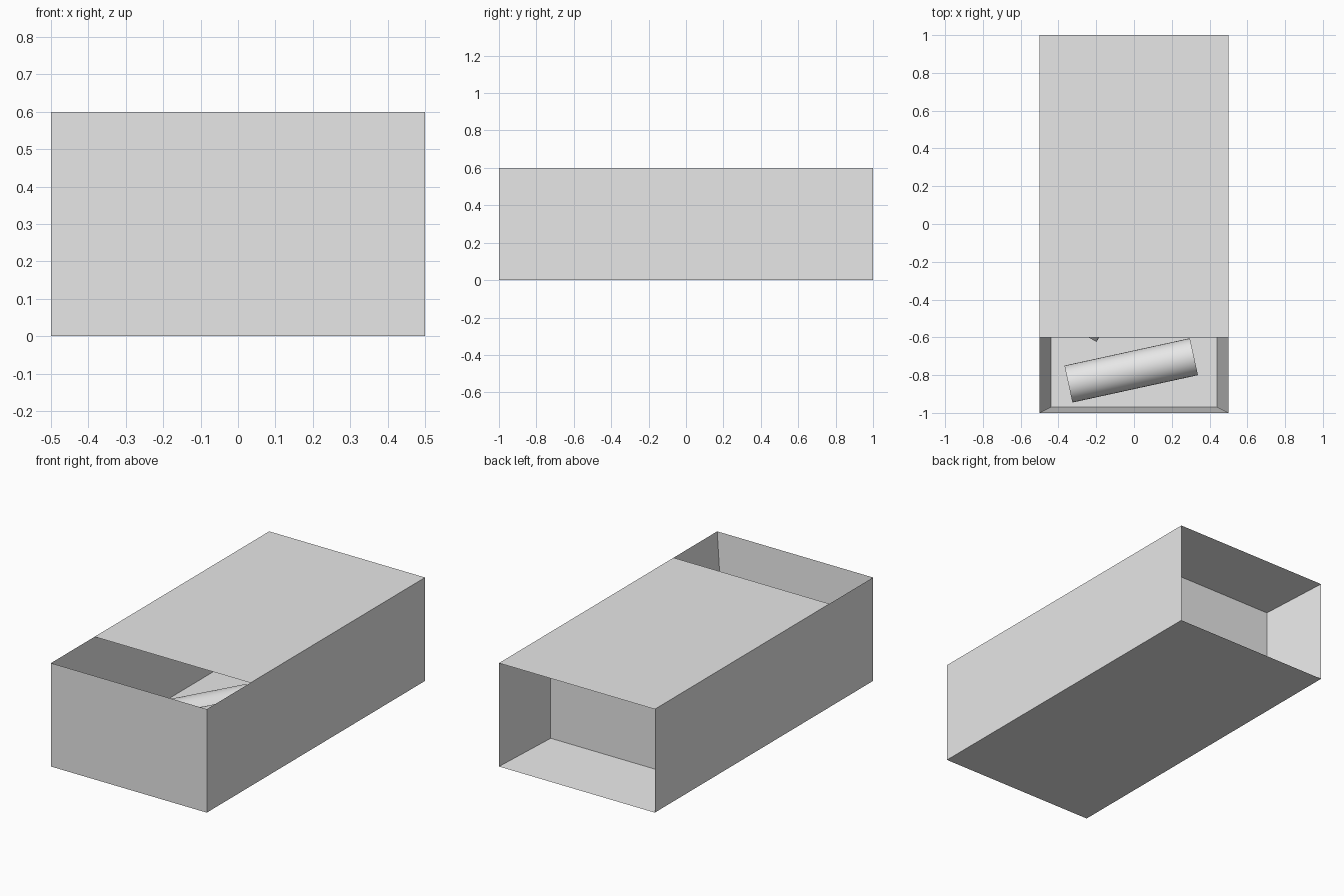
import bpy
import bmesh
import math
from mathutils import Matrix, Vector

cube = bpy.data.objects.get("Cube")
if cube:
    bpy.data.objects.remove(cube, do_unlink=True)

grey = bpy.data.materials.new("plain_grey")
grey.use_nodes = True
colour = (0.8, 0.8, 0.8, 1)
grey.diffuse_color = colour
grey.node_tree.nodes["Principled BSDF"].inputs["Base Color"].default_value = colour

HEIGHT = 0.6
SLEEVE_FRONT = -0.6
DRAWER_BACK = 0.6
FLOOR = 0.03


def finish(name, bm):
    bmesh.ops.recalc_face_normals(bm, faces=bm.faces)
    mesh = bpy.data.meshes.new(name)
    bm.to_mesh(mesh)
    bm.free()
    mesh.materials.append(grey)
    obj = bpy.data.objects.new(name, mesh)
    bpy.context.collection.objects.link(obj)
    return obj


def loft(name, rings, closed=False):
    """Skin a list of four-point rings; cap the ends unless closed."""
    bm = bmesh.new()
    loops = [[bm.verts.new(p) for p in ring] for ring in rings]
    pairs = list(zip(loops, loops[1:]))
    if closed:
        pairs.append((loops[-1], loops[0]))
    else:
        bm.faces.new(loops[0])
        bm.faces.new(loops[-1])
    for a, b in pairs:
        for i in range(4):
            j = (i + 1) % 4
            bm.faces.new((a[i], a[j], b[j], b[i]))
    return finish(name, bm)


def upright_ring(y, inset_x=0, inset_z=0):
    x = 0.5 - inset_x
    low, high = inset_z, HEIGHT - inset_z
    return [(-x, y, low), (x, y, low), (x, y, high), (-x, y, high)]


def flat_ring(z, inset_x=0, inset_y=0):
    x = 0.5 - inset_x
    front, back = -1 + inset_y, DRAWER_BACK - inset_y
    return [(-x, front, z), (x, front, z), (x, back, z), (-x, back, z)]


# Sleeve: open tube whose inside narrows to grip the drawer
loft("sleeve", [upright_ring(SLEEVE_FRONT), upright_ring(1),
                upright_ring(DRAWER_BACK, 0.052, 0.025)], closed=True)

# Drawer: tray slid forward, with walls tapering to knife edges
loft("drawer", [flat_ring(0), flat_ring(HEIGHT), flat_ring(FLOOR, 0.06, 0.03)])


# Loose rods lying on the drawer floor
def rod(name, x, y, angle, radius=0.1, length=0.68):
    bm = bmesh.new()
    turn = Matrix.Rotation(math.radians(angle), 4, "Z") @ Matrix.Rotation(math.pi / 2, 4, "Y")
    place = Matrix.Translation(Vector((x, y, FLOOR + radius)))
    bmesh.ops.create_cone(bm, cap_ends=True, segments=32, radius1=radius,
                          radius2=radius, depth=length, matrix=place @ turn)
    obj = finish(name, bm)
    bpy.ops.object.select_all(action="DESELECT")
    obj.select_set(True)
    bpy.context.view_layer.objects.active = obj
    bpy.ops.object.shade_smooth_by_angle(angle=math.radians(40))


rod("front_rod", -0.015, -0.775, 12.3)
rod("middle_rod", -0.115, -0.28, 60)
rod("rear_rod", 0.16, -0.12, 60)
